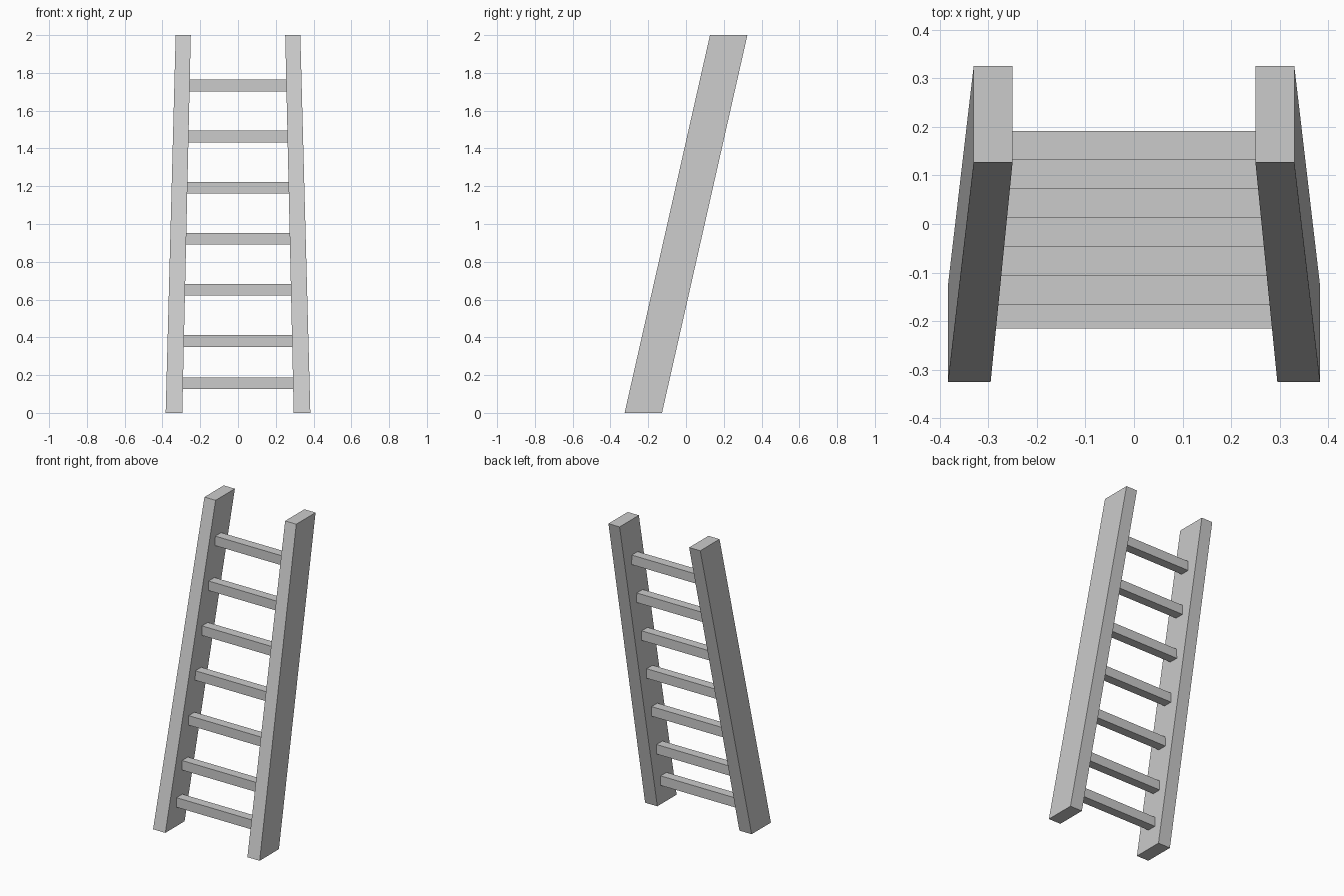
import bpy
import bmesh

cube = bpy.data.objects.get("Cube")
if cube:
    bpy.data.objects.remove(cube, do_unlink=True)

# One plain grey for the whole ladder
grey = bpy.data.materials.new("plain_grey")
grey.use_nodes = True
COLOUR = (0.6, 0.6, 0.6, 1)
grey.diffuse_color = COLOUR
grey.node_tree.nodes["Principled BSDF"].inputs["Base Color"].default_value = COLOUR


def add_box(name, place):
    """Add a box whose unit corners are moved by the function place."""
    bm = bmesh.new()
    bmesh.ops.create_cube(bm, size=2)
    for v in bm.verts:
        v.co = place(*v.co)
    bmesh.ops.recalc_face_normals(bm, faces=bm.faces)
    mesh = bpy.data.meshes.new(name)
    bm.to_mesh(mesh)
    bm.free()
    mesh.materials.append(grey)
    obj = bpy.data.objects.new(name, mesh)
    bpy.context.collection.objects.link(obj)
    return obj


# Leaning side rails, closer together at the top, cut level at both ends
def rail_inner(z):
    return 0.295 - 0.0225 * z


def add_rail(name, side):
    def place(x, y, z):
        height = 1 + z
        width = 0.088 - 0.004 * height
        across = rail_inner(height) + width * (x + 1) / 2
        return side * across, 0.226 * z + 0.099 * y, height
    add_box(name, place)


add_rail("left_rail", 1)
add_rail("right_rail", -1)


# Level square rungs, with the ends set just into the rails
def add_rung(name, height):
    half = rail_inner(height) + 0.015
    centre_y = 0.22 * (height - 1)
    add_box(name, lambda x, y, z: (half * x, centre_y + 0.03 * y, height + 0.031 * z))


add_rung("rung_1", 0.157)
for i in range(6):
    add_rung(f"rung_{i + 2}", 0.381 + 0.2705 * i)
